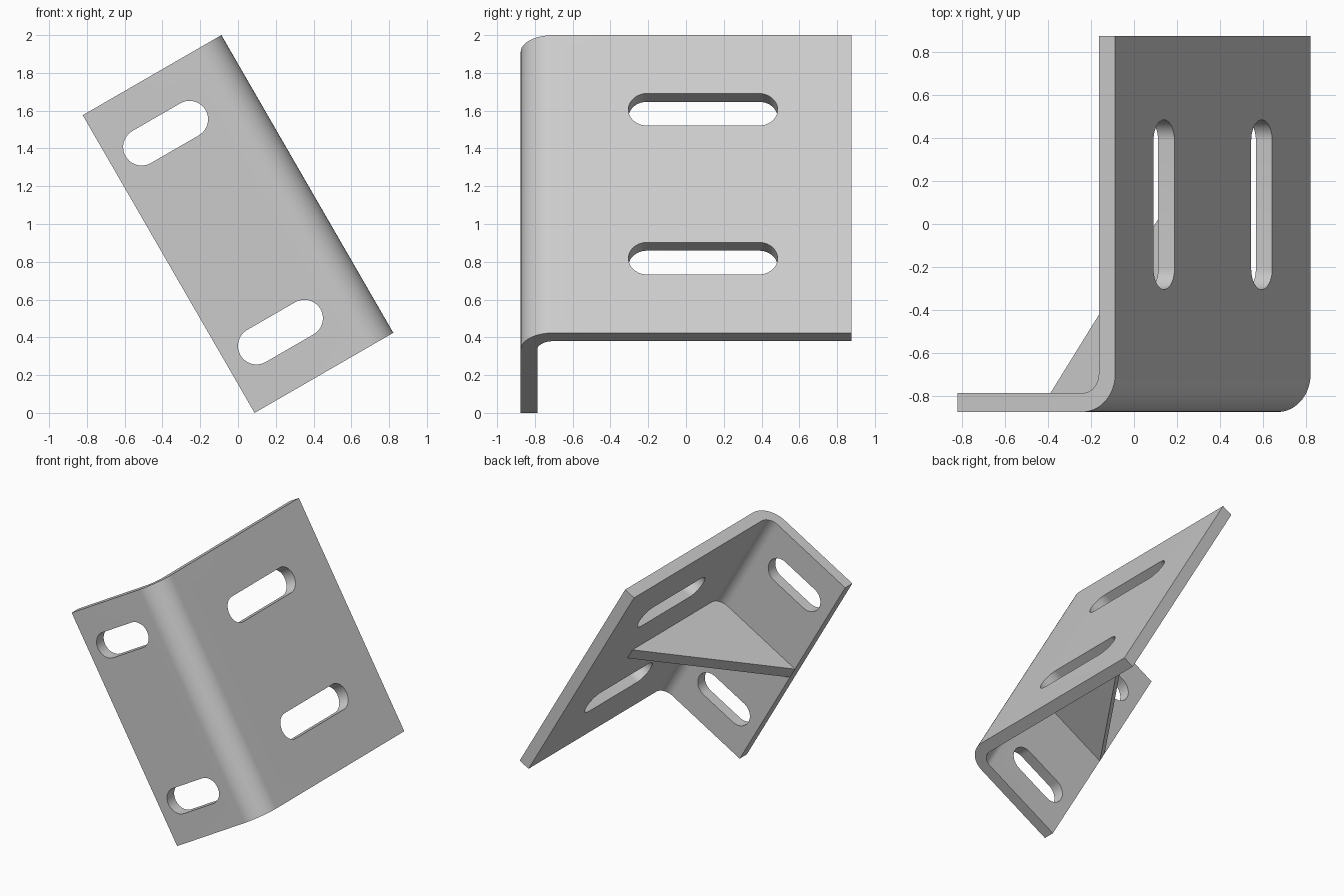
import bpy, bmesh
from math import pi, sin, cos, radians

cube = bpy.data.objects.get("Cube")
if cube:
    bpy.data.objects.remove(cube, do_unlink=True)

steel = bpy.data.materials.new("grey steel")
steel.use_nodes = True
grey = (0.6, 0.6, 0.6, 1)
steel.diffuse_color = grey
steel.node_tree.nodes["Principled BSDF"].inputs["Base Color"].default_value = grey

HALF_W, HALF_D, HALF_L = 0.424, 0.875, 0.91   # half sizes of the untilted bracket
THICK, BEND = 0.088, 0.176                    # sheet thickness, outer bend radius
SLOT_R = 0.098
TILT = radians(-30)


def arc(cx, cy, r, start, end, steps=20):
    return [(cx + r * cos(start + (end - start) * i / steps),
             cy + r * sin(start + (end - start) * i / steps)) for i in range(steps + 1)]


def add_prism(bm, outline, low, high, place):
    """Extrude a closed 2D outline; place maps (a, b, depth) to a position."""
    rings = [[bm.verts.new(place(a, b, d)) for a, b in outline] for d in (low, high)]
    n = len(outline)
    bm.faces.new(rings[0])
    bm.faces.new(rings[1][::-1])
    for i in range(n):
        j = (i + 1) % n
        bm.faces.new((rings[0][j], rings[0][i], rings[1][i], rings[1][j]))


def make_object(name, bm):
    bmesh.ops.recalc_face_normals(bm, faces=bm.faces)
    mesh = bpy.data.meshes.new(name)
    bm.to_mesh(mesh)
    bm.free()
    mesh.materials.append(steel)
    obj = bpy.data.objects.new(name, mesh)
    bpy.context.collection.objects.link(obj)
    return obj


def slot(c1, c2, across):
    """Stadium outline running along the first axis."""
    return (arc(c2, across, SLOT_R, -pi / 2, pi / 2)
            + arc(c1, across, SLOT_R, pi / 2, 3 * pi / 2))


def upright(a, b, d):
    return (a, b, d)


# Bent sheet: L section swept along the bracket's length
bend_x, bend_y = HALF_W - BEND, -HALF_D + BEND
inner_x, inner_y = HALF_W - THICK, -HALF_D + THICK
section = ([(-HALF_W, -HALF_D)]
           + arc(bend_x, bend_y, BEND, -pi / 2, 0)
           + [(HALF_W, HALF_D), (inner_x, HALF_D)]
           + arc(bend_x, bend_y, BEND - THICK, 0, -pi / 2)
           + [(-HALF_W, inner_y)])
bm = bmesh.new()
add_prism(bm, section, -HALF_L, HALF_L, upright)
bracket = make_object("bent_plate", bm)

# Slots: two through each flange
bm = bmesh.new()
for side in (-1, 1):
    add_prism(bm, slot(-0.238, 0.055, side * 0.608), -HALF_D - 0.1, inner_y + 0.1,
              lambda a, b, d: (a, d, b))
    add_prism(bm, slot(-0.207, 0.387, side * 0.455), inner_x - 0.1, HALF_W + 0.1,
              lambda a, b, d: (d, a, b))
cutter = make_object("slot_cutter", bm)
cutter.hide_render = True
cut = bracket.modifiers.new("slots", "BOOLEAN")
cut.operation = "DIFFERENCE"
cut.solver = "EXACT"
cut.object = cutter
bpy.context.view_layer.objects.active = bracket
bracket.select_set(True)
bpy.ops.object.modifier_apply(modifier=cut.name)
bpy.data.objects.remove(cutter, do_unlink=True)

# Triangular gusset in the middle of the bend
bm = bmesh.new()
add_prism(bm, [(-HALF_W, inner_y), (inner_x, inner_y), (inner_x, 0.275)],
          -THICK / 2, THICK / 2, upright)
gusset = make_object("gusset", bm)

# Smooth the bend and slot ends, then tilt the whole bracket
bpy.ops.object.select_all(action="DESELECT")
bracket.select_set(True)
bpy.context.view_layer.objects.active = bracket
bpy.ops.object.shade_smooth_by_angle(angle=radians(30))
for part in (bracket, gusset):
    part.rotation_euler = (0, TILT, 0)
    part.location = (0, 0, 1)
